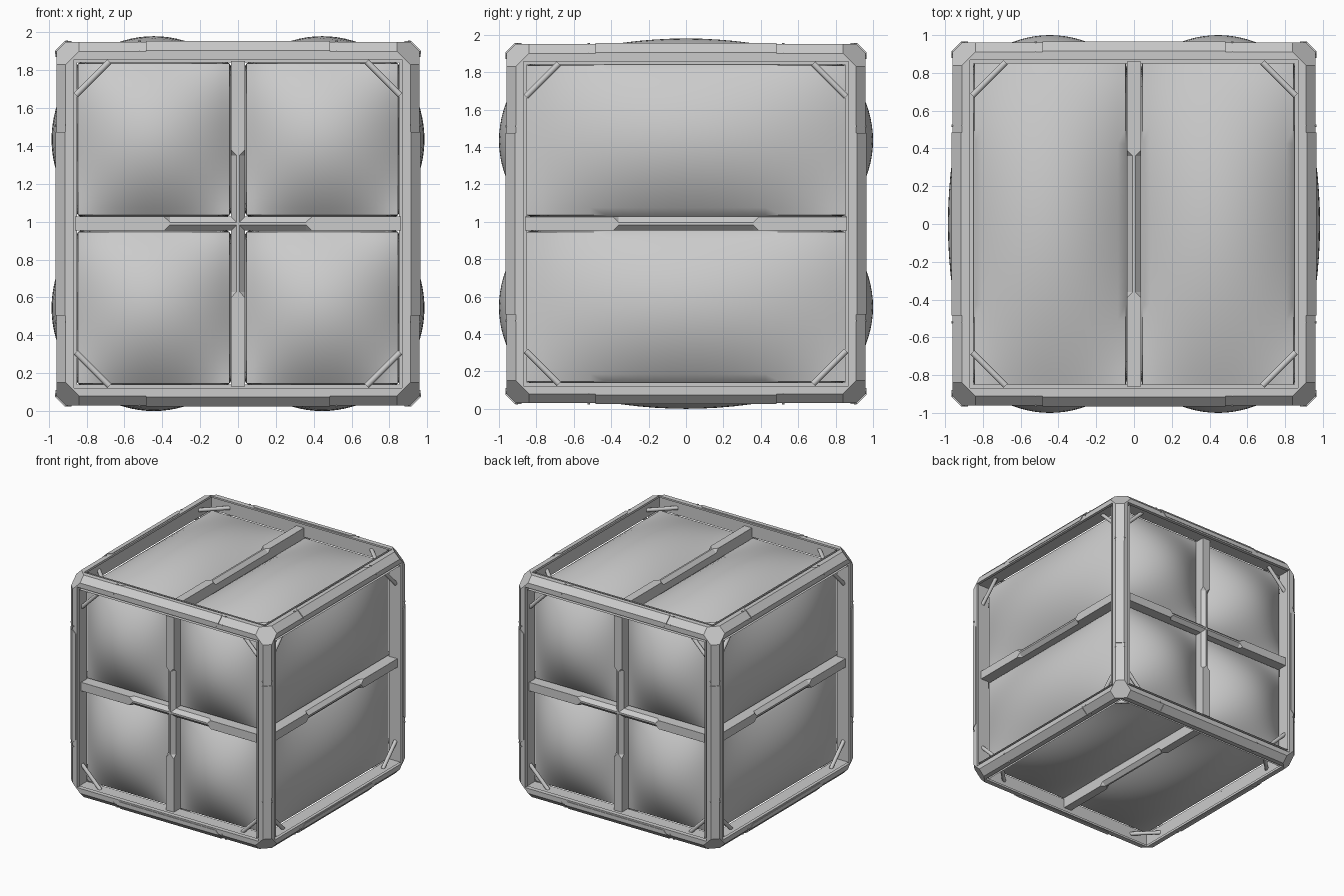
import bpy, bmesh, math
from itertools import product
from mathutils import Vector, Matrix

if "Cube" in bpy.data.objects:
    bpy.data.objects.remove(bpy.data.objects["Cube"])

OUT, INN, CHAMFER = 0.96, 0.85, 0.05      # frame outside, opening, edge chamfer
MID = Vector((0, 0, 0.99))                # centre of the crate
SIGNS = (-1, 1)

grey = bpy.data.materials.new("mid grey")
grey.use_nodes = True
colour = (0.6, 0.6, 0.6, 1)
grey.diffuse_color = colour
grey.node_tree.nodes["Principled BSDF"].inputs["Base Color"].default_value = colour


def finish(bm, name, smooth=False):
    bmesh.ops.recalc_face_normals(bm, faces=bm.faces)
    mesh = bpy.data.meshes.new(name)
    bm.to_mesh(mesh)
    bm.free()
    mesh.materials.append(grey)
    ob = bpy.data.objects.new(name, mesh)
    ob.location = MID
    bpy.context.collection.objects.link(ob)
    if smooth:
        bpy.ops.object.select_all(action='DESELECT')
        ob.select_set(True)
        bpy.context.view_layer.objects.active = ob
        bpy.ops.object.shade_smooth_by_angle(angle=math.radians(35))
    return ob


def axes(i):
    """Unit vectors: axis i and the two that follow it."""
    eye = Matrix.Identity(3)
    return [eye[(i + n) % 3].copy() for n in range(3)]


def loft(bm, sections, along, a, b):
    """Skin closed sections [(position, [(a, b), ...]), ...] along a direction."""
    rings = [[bm.verts.new(along * t + a * p + b * q) for p, q in pts]
             for t, pts in sections]
    for r, s in zip(rings, rings[1:]):
        for n in range(len(r)):
            m = (n + 1) % len(r)
            bm.faces.new((r[n], r[m], s[m], s[n]))
    bm.faces.new(rings[0])
    bm.faces.new(rings[-1])


def rod(bm, centre, direction, radius, length, sides):
    turn = direction.to_track_quat('Z', 'Y').to_matrix().to_4x4()
    bmesh.ops.create_cone(bm, cap_ends=True, segments=sides, radius1=radius,
                          radius2=radius, depth=length,
                          matrix=Matrix.Translation(centre) @ turn)


# Chamfered outer frame with six square openings
bm = bmesh.new()
bmesh.ops.create_cube(bm, size=2 * OUT)
bmesh.ops.bevel(bm, geom=bm.edges[:], offset=CHAMFER, segments=1, affect='EDGES')
sides = sorted(bm.faces, key=lambda f: -f.calc_area())[:6]
bmesh.ops.inset_individual(bm, faces=sides, thickness=OUT - CHAMFER - INN)
for f in sides:
    n = f.normal.copy()
    ext = bmesh.ops.extrude_discrete_faces(bm, faces=[f])["faces"]
    ring_edges = list(ext[0].edges)
    for v in ext[0].verts:
        v.co -= n * (OUT - INN)
    bmesh.ops.delete(bm, geom=ext, context='FACES')
for s in product(SIGNS, repeat=3):
    n = Vector(s).normalized()
    cut = bmesh.ops.bisect_plane(bm, geom=bm.verts[:] + bm.edges[:] + bm.faces[:],
                                 plane_co=n * 2.71 / math.sqrt(3), plane_no=n,
                                 clear_outer=True)
    edges = [e for e in cut["geom_cut"] if isinstance(e, bmesh.types.BMEdge)]
    bmesh.ops.holes_fill(bm, edges=edges, sides=0)
# Inner walls of the openings
for i in range(3):
    o, a, b = axes(i)
    for so, sa in product(SIGNS, SIGNS):
        for p, q in ((a, b), (b, a)):
            bm.faces.new([bm.verts.new(o * so * d + p * sa * INN + q * w)
                          for d, w in ((OUT, -INN), (OUT, INN), (INN, INN), (INN, -INN))])
bmesh.ops.remove_doubles(bm, verts=bm.verts, dist=0.0005)
finish(bm, "outer_frame")

# Edge guards and their small pins
guards, pins = bmesh.new(), bmesh.new()
lip = OUT + 0.005


def guard_profile(inner):
    c = lip - CHAMFER
    return [(inner, inner), (inner, lip), (c, lip), (lip, c), (lip, inner)]


for i in range(3):
    along, a, b = axes(i)
    for sa, sb in product(SIGNS, SIGNS):
        loft(guards, [(-0.485, guard_profile(0.905)), (-0.46, guard_profile(0.88)),
                      (0.46, guard_profile(0.88)), (0.485, guard_profile(0.905))],
             along, a * sa, b * sb)
        for t in SIGNS:
            for p, q in ((a * sa, b * sb), (b * sb, a * sa)):
                rod(pins, along * t * 0.52 + p * OUT + q * 0.905, p, 0.007, 0.012, 8)
finish(guards, "edge_guards")
finish(pins, "guard_pins")

# Diagonal rods across the corners of every opening
bm = bmesh.new()
for i in range(3):
    out, a, b = axes(i)
    for so, sa, sb in product(SIGNS, repeat=3):
        rod(bm, out * so * 0.91 + (a * sa + b * sb) * 0.768, a * sa - b * sb,
            0.016, 0.25, 12)
finish(bm, "corner_rods", smooth=True)


# Straps: square ends, chamfered middle
def strap_profile(flat, drop, w=0.037, top=0.93, base=0.7):
    return [(-w, base), (-w, top - drop), (-flat, top),
            (flat, top), (w, top - drop), (w, base)]


square, ridge = strap_profile(0.0365, 0.0005), strap_profile(0.007, 0.03)
X, Y, Z = axes(0)
for name, along, across, out in (("front_back_cross_straps", X, Z, Y),
                                 ("front_back_upright_straps", Z, X, Y),
                                 ("side_straps", Y, Z, X),
                                 ("top_bottom_straps", Y, X, Z)):
    bm = bmesh.new()
    for s in SIGNS:
        loft(bm, [(-0.86, square), (-0.39, square), (-0.36, ridge),
                  (0.36, ridge), (0.39, square), (0.86, square)],
             along, across, out * s)
    finish(bm, name)

# Four bulging bags running front to back
half, bulge = Vector((0.40, 0.85, 0.40)), Vector((0.14, 0.15, 0.145))
for sx, sz in product(SIGNS, SIGNS):
    bm = bmesh.new()
    bmesh.ops.create_cube(bm, size=2)
    bmesh.ops.subdivide_edges(bm, edges=bm.edges[:], cuts=19, use_grid_fill=True)
    for v in bm.verts:
        u = v.co.copy()
        k = [1 - c * c for c in u]
        for n in range(3):
            puff = k[(n + 1) % 3] * k[(n + 2) % 3]
            v.co[n] = u[n] * (half[n] + bulge[n] * puff)
        v.co += Vector((sx, 0, sz)) * 0.445
    level, side = ("upper" if sz > 0 else "lower"), ("left" if sx > 0 else "right")
    finish(bm, f"{level}_{side}_bag", smooth=True)
